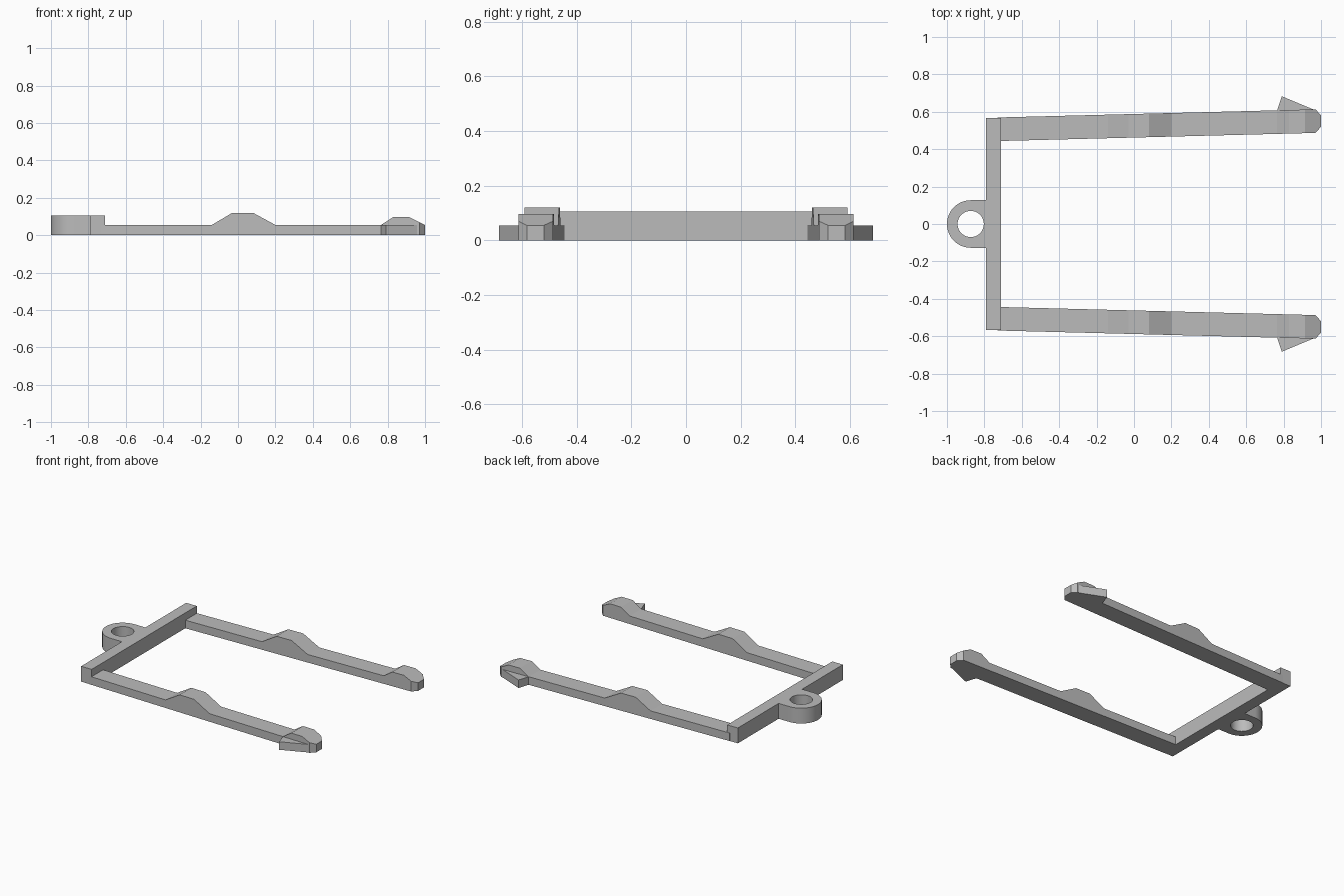
import bpy, bmesh
from math import cos, sin, pi

cube = bpy.data.objects.get("Cube")
if cube:
    bpy.data.objects.remove(cube)

grey = bpy.data.materials.new("plain grey")
grey.use_nodes = True
colour = (0.5, 0.5, 0.5, 1)
grey.diffuse_color = colour
grey.node_tree.nodes["Principled BSDF"].inputs["Base Color"].default_value = colour

BAR_H, ARM_H = 0.105, 0.055
BAR_BACK, BAR_FRONT = -0.79, -0.71


def finish(name, bm):
    bmesh.ops.remove_doubles(bm, verts=bm.verts, dist=0.0001)
    bmesh.ops.recalc_face_normals(bm, faces=bm.faces)
    mesh = bpy.data.meshes.new(name)
    bm.to_mesh(mesh)
    bm.free()
    mesh.materials.append(grey)
    obj = bpy.data.objects.new(name, mesh)
    bpy.context.collection.objects.link(obj)
    return obj


def prism(name, outline, height):
    """Plan outline raised from the ground."""
    bm = bmesh.new()
    base = bm.faces.new([bm.verts.new((x, y, 0)) for x, y in outline])
    top = bmesh.ops.extrude_face_region(bm, geom=[base])["geom"]
    for v in top:
        if isinstance(v, bmesh.types.BMVert):
            v.co.z = height
    return finish(name, bm)


def arm(name, side):
    """Splayed arm lofted through rectangular sections: x, top height, tip inset."""
    stations = [(BAR_FRONT - 0.02, ARM_H, 0), (-0.14, ARM_H, 0), (-0.03, 0.12, 0),
                (0.08, 0.12, 0), (0.2, ARM_H, 0), (0.765, ARM_H, 0),
                (0.83, 0.097, 0), (0.915, 0.097, 0), (0.97, 0.07, 0), (1.0, ARM_H, 0.032)]
    bm = bmesh.new()
    loops = []
    for x, top, inset in stations:
        middle = 0.507 + 0.0256 * (x - BAR_FRONT)
        a, b = middle - 0.063 + inset, middle + 0.063 - inset
        loops.append([bm.verts.new((x, side * y, z))
                      for y, z in ((a, 0), (b, 0), (b, top), (a, top))])
    for p, q in zip(loops, loops[1:]):
        for i in range(4):
            j = (i + 1) % 4
            bm.faces.new((p[i], p[j], q[j], q[i]))
    bm.faces.new(loops[0])
    bm.faces.new(loops[-1])
    return finish(name, bm)


# Crossbar
prism("crossbar", [(BAR_BACK, -0.568), (BAR_FRONT, -0.568),
                   (BAR_FRONT, 0.568), (BAR_BACK, 0.568)], BAR_H)

# Arms with their outward catches
for label, side in (("left", -1), ("right", 1)):
    arm(label + "_arm", side)
    prism(label + "_catch", [(0.765, side * 0.59), (0.765, side * 0.606),
                             (0.79, side * 0.683), (0.96, side * 0.612),
                             (0.94, side * 0.59)], ARM_H)

# Eyelet tab: rounded outline with a round hole
R, HOLE, CX = 0.127, 0.07, -0.873
outer = [(CX + R * cos(pi / 2 + pi * i / 32), R * sin(pi / 2 + pi * i / 32)) for i in range(33)]
outer += [(BAR_BACK, -R), (BAR_BACK, R)]
hole = [(CX + HOLE * cos(pi * i / 24), HOLE * sin(pi * i / 24)) for i in range(48)]
curve = bpy.data.curves.new("eyelet_outline", "CURVE")
curve.dimensions = "2D"
curve.fill_mode = "BOTH"
curve.extrude = BAR_H / 2
for points in (outer, hole):
    spline = curve.splines.new("POLY")
    spline.points.add(len(points) - 1)
    for p, (x, y) in zip(spline.points, points):
        p.co = (x, y, 0, 1)
    spline.use_cyclic_u = True
helper = bpy.data.objects.new("eyelet_outline", curve)
bpy.context.collection.objects.link(helper)
bpy.context.view_layer.update()
bm = bmesh.new()
bm.from_mesh(bpy.data.meshes.new_from_object(
    helper.evaluated_get(bpy.context.evaluated_depsgraph_get())))
bpy.data.objects.remove(helper)
bmesh.ops.translate(bm, verts=bm.verts, vec=(0, 0, BAR_H / 2))
eyelet = finish("eyelet", bm)
bpy.ops.object.select_all(action="DESELECT")
eyelet.select_set(True)
bpy.context.view_layer.objects.active = eyelet
bpy.ops.object.shade_smooth_by_angle(angle=pi / 6)
